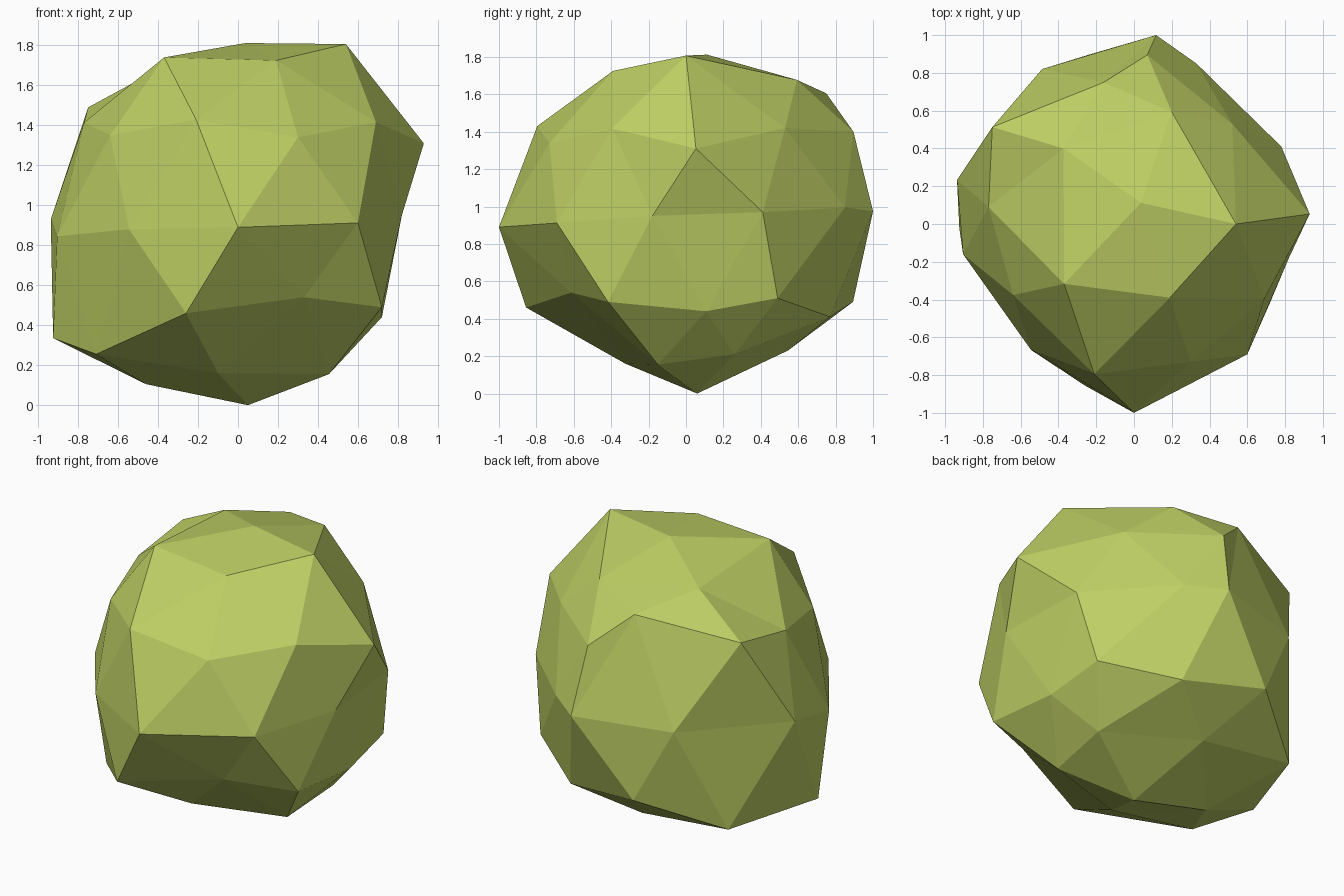
import bpy, bmesh
from mathutils import Vector

MID = 0.905  # height of the boulder's middle

# Boulder corners by level, bottom to top
LEVELS = [
    [(.05, .06, 0)],
    [(.455, -.15, .155), (-.1, -.325, .16), (-.46, .1, .105), (-.07, .545, .23), (.49, .26, .21)],
    [(.33, -.615, .54), (-.71, -.32, .255), (-.7, .57, .3), (.28, .77, .41), (.72, .107, .44)],
    [(.72, -.417, .49), (-.26, -.855, .46), (-.925, -.02, .335), (-.25, .893, .49), (.69, .49, .51)],
    [(.78, .41, .97), (.33, .85, .995), (.117, 1, .975), (-.487, .82, .96), (-.937, .233, .93)],
    [(-.905, -.16, .845), (-.545, -.667, .88), (0, -1, .89), (.6, -.69, .912), (.82, -.18, .95)],
    [(.93, .053, 1.31), (.07, .895, 1.4), (-.75, .513, 1.49), (-.64, -.376, 1.35), (.3, -.73, 1.34)],
    [(.52, .53, 1.42), (-.16, .75, 1.605), (-.77, .09, 1.415), (-.21, -.795, 1.43), (.69, -.396, 1.417)],
    [(.54, 0, 1.807), (.2, .593, 1.677), (-.373, .4, 1.695), (-.37, -.317, 1.74), (.19, -.39, 1.725)],
    [(.037, .112, 1.812)],
]
corners = [Vector(p) for level in LEVELS for p in level]

# Boulder: a low-poly ball with each vertex pushed to its nearest corner
bm = bmesh.new()
bmesh.ops.create_icosphere(bm, subdivisions=2, radius=1)
pairs = sorted(((v.co + Vector((0, 0, MID)) - c).length, v.index, i)
               for v in bm.verts for i, c in enumerate(corners))
bm.verts.ensure_lookup_table()
moved, used = set(), set()
for _, vi, ci in pairs:
    if vi not in moved and ci not in used:
        bm.verts[vi].co = corners[ci]
        moved.add(vi)
        used.add(ci)
bmesh.ops.recalc_face_normals(bm, faces=bm.faces[:])

mesh = bpy.data.meshes.new("boulder")
bm.to_mesh(mesh)
bm.free()

# Moss green stone
mat = bpy.data.materials.new("moss green")
mat.diffuse_color = (.515, .624, .127, 1)
mesh.materials.append(mat)

boulder = bpy.data.objects.new("boulder", mesh)
bpy.context.collection.objects.link(boulder)
